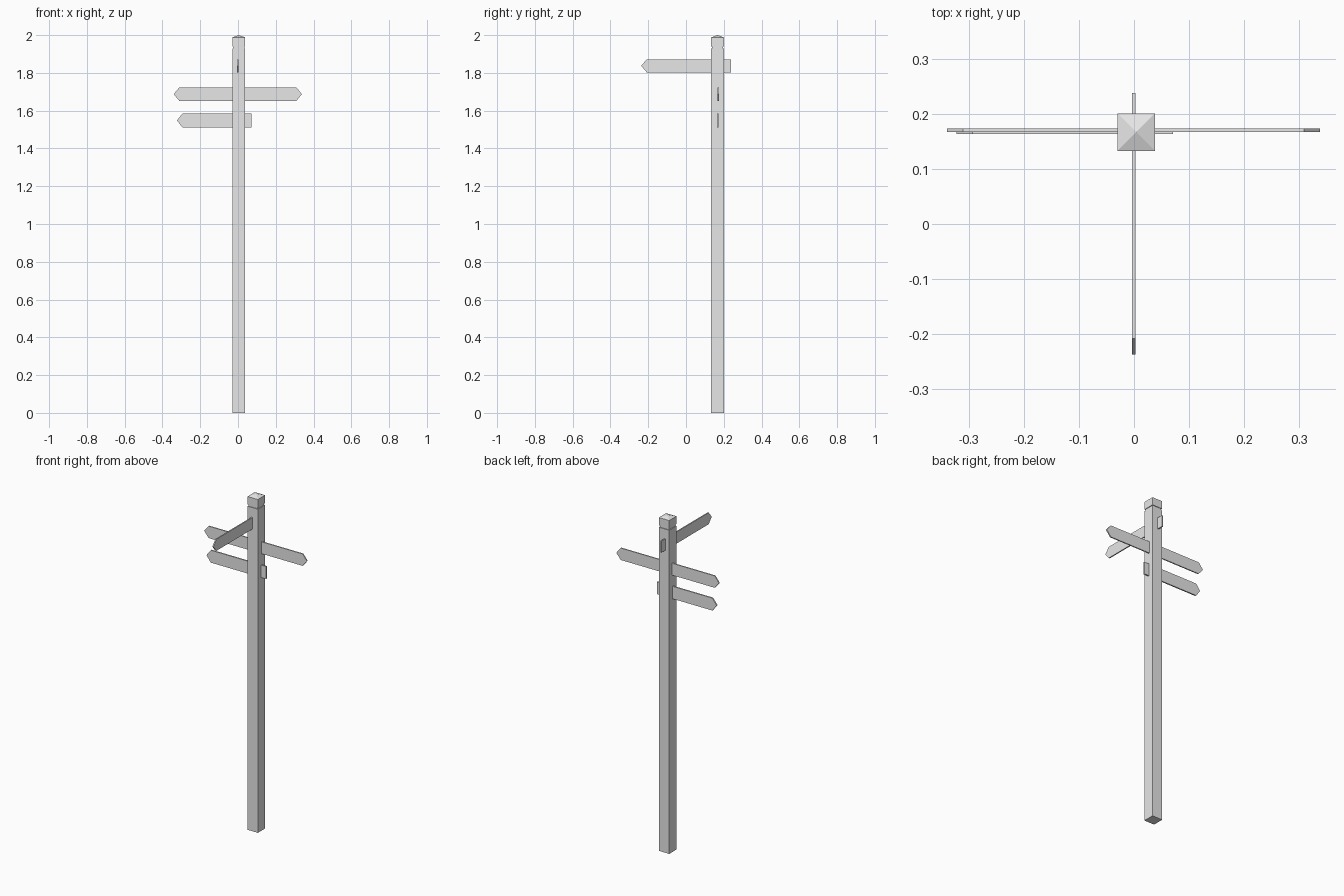
import bpy
import bmesh
from mathutils import Vector

cube = bpy.data.objects.get("Cube")
if cube:
    bpy.data.objects.remove(cube, do_unlink=True)

grey = bpy.data.materials.new("light grey")
grey.use_nodes = True
colour = (0.8, 0.8, 0.8, 1)
grey.diffuse_color = colour
grey.node_tree.nodes["Principled BSDF"].inputs["Base Color"].default_value = colour

POST_X, POST_Y, HALF = 0.004, 0.167, 0.034


def finish(name, bm):
    bmesh.ops.recalc_face_normals(bm, faces=bm.faces)
    mesh = bpy.data.meshes.new(name)
    bm.to_mesh(mesh)
    bm.free()
    mesh.materials.append(grey)
    obj = bpy.data.objects.new(name, mesh)
    bpy.context.collection.objects.link(obj)
    return obj


def square_block(name, half, bottom, top, peak=None):
    """Square block centred on the post, with an optional pyramid top."""
    bm = bmesh.new()
    bmesh.ops.create_cube(bm, size=1)
    for v in bm.verts:
        v.co = (POST_X + v.co.x * 2 * half, POST_Y + v.co.y * 2 * half,
                top if v.co.z > 0 else bottom)
    if peak:
        lid = max(bm.faces, key=lambda f: f.calc_center_median().z)
        centre = bmesh.ops.poke(bm, faces=[lid])["verts"][0]
        centre.co.z = peak
    return finish(name, bm)


def board(name, axis, start, end, bottom, top, side_min, side_max,
          both_ends=False, point=0.029):
    """Sign board along an axis, pointed at its start or at both ends."""
    middle = (bottom + top) / 2
    outline = [(start, middle), (start + point, bottom)]
    if both_ends:
        outline += [(end - point, bottom), (end, middle), (end - point, top)]
    else:
        outline += [(end, bottom), (end, top)]
    outline.append((start + point, top))

    def place(along, side, z):
        return (along, side, z) if axis == "x" else (side, along, z)

    bm = bmesh.new()
    face = bm.faces.new([bm.verts.new(place(a, side_min, z)) for a, z in outline])
    new = bmesh.ops.extrude_face_region(bm, geom=[face])["geom"]
    shift = Vector(place(0, side_max - side_min, 0))
    bmesh.ops.translate(bm, vec=shift,
                        verts=[g for g in new if isinstance(g, bmesh.types.BMVert)])
    return finish(name, bm)


# Post with a recessed neck and a shallow pyramid cap
square_block("post", HALF, 0, 1.93)
square_block("neck", HALF - 0.004, 1.925, 1.945)
square_block("cap", HALF, 1.941, 1.988, peak=2.0)

# Sign boards passing through the post
board("upper_front_sign", "y", -0.237, 0.238, 1.803, 1.872, -0.004, 0.003)
board("middle_double_sign", "x", -0.34, 0.338, 1.652, 1.723, 0.167, 0.174,
      both_ends=True)
board("lower_right_sign", "x", -0.323, 0.071, 1.511, 1.585, 0.164, 0.172)
